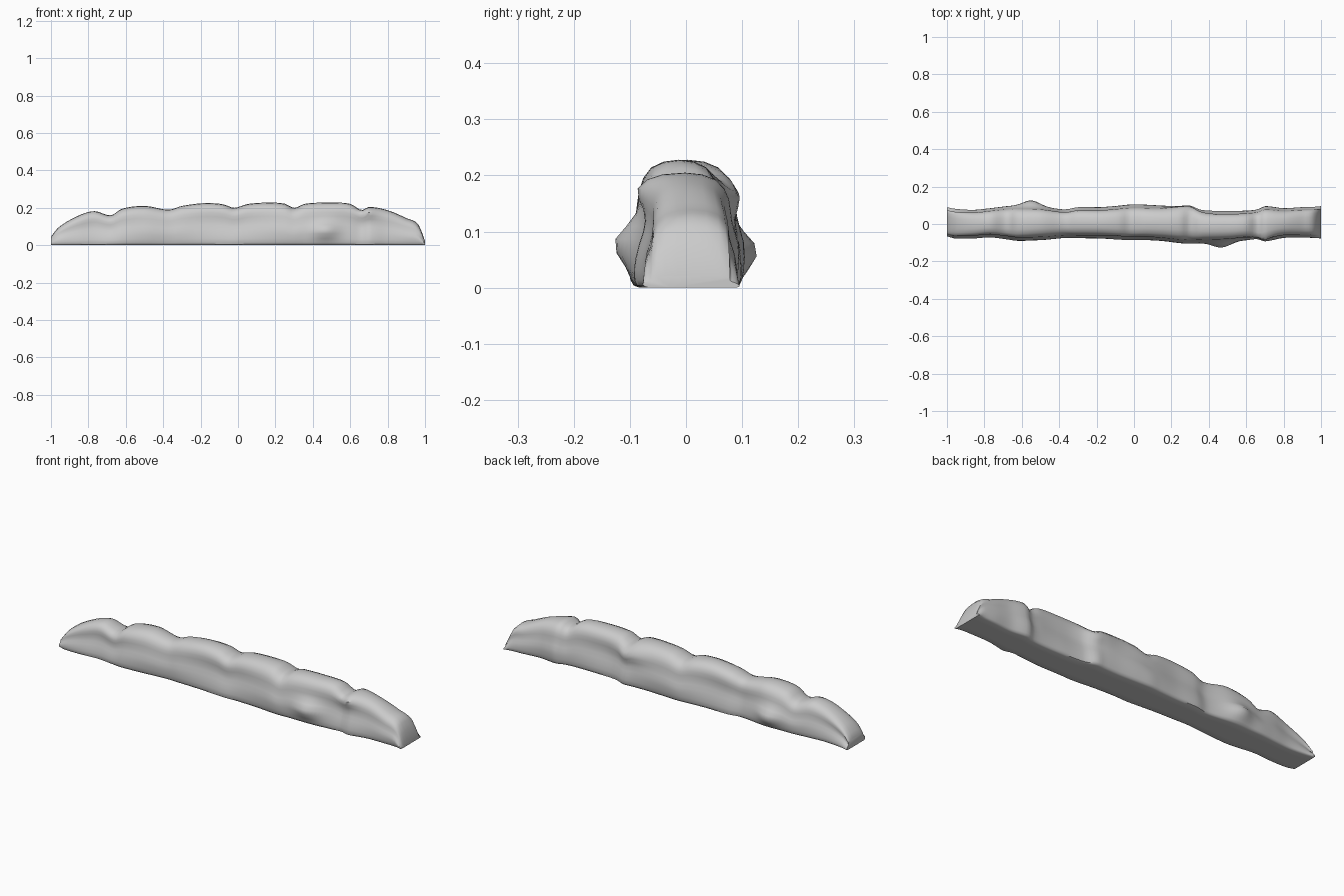
import bpy, bmesh, math

if "Cube" in bpy.data.objects:
    bpy.data.objects.remove(bpy.data.objects["Cube"])

# Stations along the length: x, crest height, front edge y, back edge y
STATIONS = [
    (-1.0, .045, -.055, .10), (-.96, .095, -.068, .092), (-.86, .155, -.07, .085),
    (-.77, .182, -.065, .092), (-.68, .16, -.075, .10), (-.62, .195, -.082, .102),
    (-.5, .21, -.075, .102), (-.37, .19, -.063, .088), (-.3, .21, -.066, .10),
    (-.18, .225, -.07, .10), (-.08, .219, -.077, .106), (-.02, .2, -.08, .11),
    (.05, .22, -.078, .108), (.16, .228, -.082, .104), (.25, .222, -.09, .106),
    (.3, .2, -.092, .108), (.36, .222, -.09, .086), (.5, .228, -.088, .08),
    (.6, .221, -.08, .08), (.66, .188, -.074, .085), (.7, .205, -.086, .10),
    (.8, .187, -.066, .09), (.9, .145, -.062, .098), (.965, .11, -.062, .101),
    (1.0, .022, -.065, .105),
]
# Half cross-section: share of half width, share of height
PROFILE = [(.45, 0), (.82, 0), (.93, .02), (.98, .07), (1, .16), (.99, .27), (.95, .38),
           (.88, .48), (.83, .58), (.82, .68), (.81, .77), (.74, .86), (.58, .94), (.32, .985)]


def sample(x):
    """Smooth interpolation between the stations."""
    i = max(k for k in range(len(STATIONS) - 1) if STATIONS[k][0] <= x + 1e-9)
    a, b = STATIONS[i], STATIONS[i + 1]
    p, n = STATIONS[max(i - 1, 0)], STATIONS[min(i + 2, len(STATIONS) - 1)]
    d = b[0] - a[0]
    t = (x - a[0]) / d
    out = []
    for c in (1, 2, 3):
        m0 = (b[c] - p[c]) / (b[0] - p[0]) * d
        m1 = (n[c] - a[c]) / (n[0] - a[0]) * d
        out.append((2*t**3 - 3*t**2 + 1) * a[c] + (t**3 - 2*t*t + t) * m0
                   + (3*t*t - 2*t**3) * b[c] + (t**3 - t*t) * m1)
    return out


def bump(x, z, cx, cz, wx, wz):
    return math.exp(-((x - cx) / wx) ** 2 - ((z - cz) / wz) ** 2)


def section(x):
    h, front, back = sample(x)
    mid = (front + back) / 2
    pts = []
    for side, edge in ((-1, front), (1, back)):
        half = []
        for u, v in PROFILE:
            z = v * h
            # hollows and swellings wander along the sides
            wob = math.sin(x * 9 + side) * .10 * math.sin(math.pi * v) ** 2
            y = mid + (edge - mid) * u * (1 + wob)
            if side < 0:   # lump and shoulder on the front
                y -= .034 * bump(x, z, .47, .08, .07, .04)
                y -= .02 * bump(x, z, .68, .18, .05, .03)
            else:          # lump and shoulder on the back
                y += .03 * bump(x, z, -.55, .065, .06, .04)
                y += .016 * bump(x, z, .27, .16, .10, .04)
            half.append((x, y, z))
        pts.append(half)
    return pts[0] + [(x, mid, h)] + pts[1][::-1]


# Lumpy loaf-like bank lofted along x
bm = bmesh.new()
N = 120
rings = []
for i in range(N + 1):
    rings.append([bm.verts.new(p) for p in section(-1 + 2 * i / N)])
for r, s in zip(rings, rings[1:]):
    for j in range(len(r)):
        k = (j + 1) % len(r)
        bm.faces.new((r[j], s[j], s[k], r[k]))
for ring in (rings[0], rings[-1]):
    bm.faces.new(ring)
bmesh.ops.recalc_face_normals(bm, faces=bm.faces)
mesh = bpy.data.meshes.new("scalloped_bank")
bm.to_mesh(mesh)
bm.free()
bank = bpy.data.objects.new("scalloped_bank", mesh)
bpy.context.collection.objects.link(bank)

# Centre the depth on y = 0
ys = [v.co.y for v in mesh.vertices]
shift = (max(ys) + min(ys)) / 2
for v in mesh.vertices:
    v.co.y -= shift

bpy.context.view_layer.objects.active = bank
bank.select_set(True)
bpy.ops.object.shade_smooth_by_angle(angle=math.radians(45))
